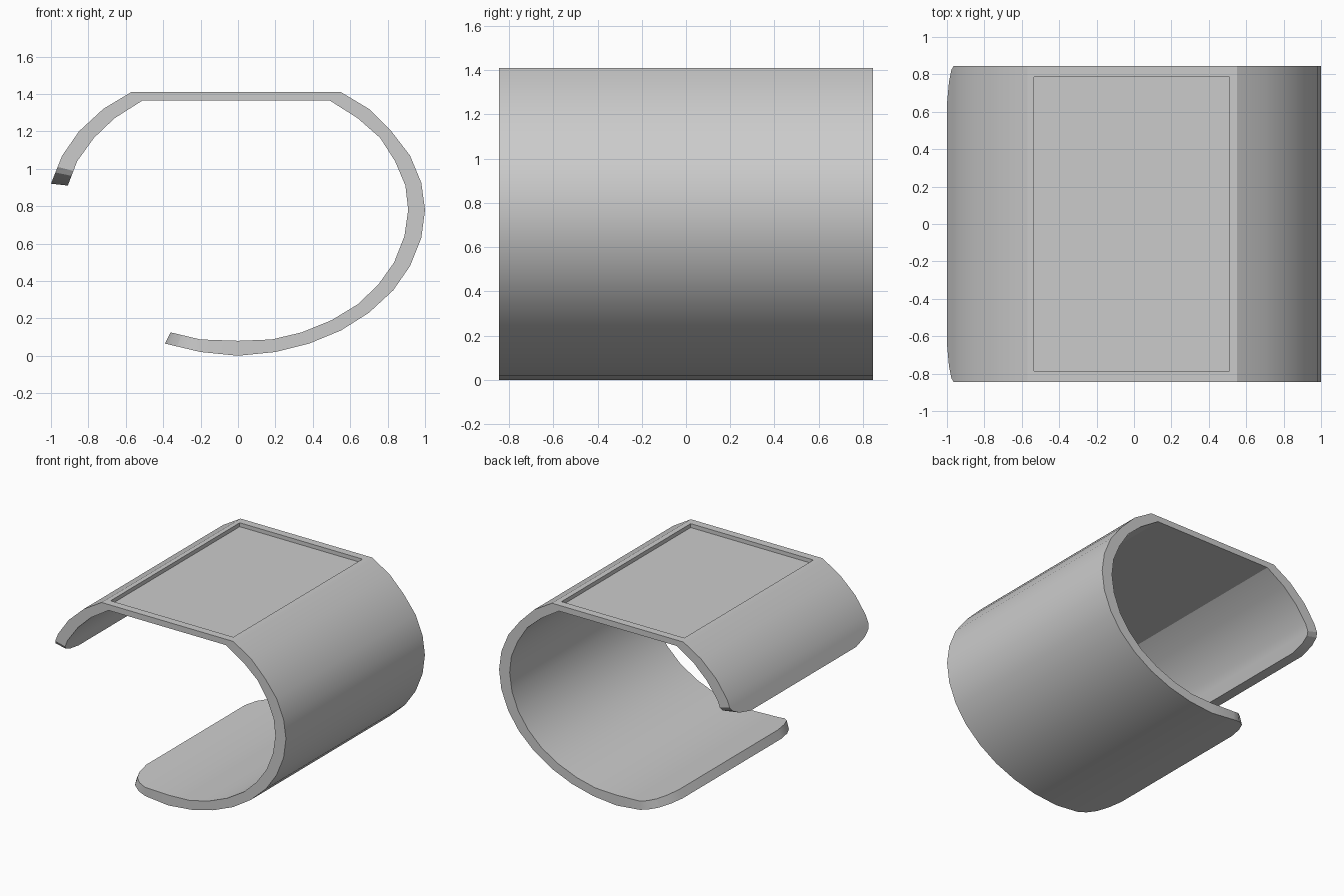
import bpy, bmesh

if "Cube" in bpy.data.objects:
    bpy.data.objects.remove(bpy.data.objects["Cube"])

HALF = 0.845  # half width of the band

# Cross-section: (outer x, outer z, inner x, inner z), from upper tip round to lower tip
PROFILE = [
    (-1.0, .92, -.91, .91), (-.94, 1.07, -.86, 1.04), (-.85, 1.20, -.77, 1.165),
    (-.72, 1.32, -.66, 1.27), (-.57, 1.41, -.51, 1.365), (.55, 1.41, .49, 1.365),
    (.70, 1.32, .64, 1.27), (.82, 1.20, .76, 1.165), (.92, 1.07, .84, 1.04),
    (.98, .925, .895, .91), (1.0, .78, .91, .78), (.98, .63, .89, .64),
    (.92, .48, .835, .50), (.83, .35, .75, .38), (.70, .23, .64, .275),
    (.55, .135, .50, .19), (.38, .065, .34, .125), (.20, .02, .18, .087),
    (0, 0, 0, .08), (-.20, .02, -.20, .087), (-.39, .065, -.36, .125),
]


def tip(start, end, steps):
    """Extra stations with narrowing width, giving rounded tip corners."""
    return [(tuple(a + (b - a) * t for a, b in zip(start, end)), w) for t, w in steps]


upper = tip(PROFILE[1], PROFILE[0], [(.4, HALF), (.6, .825), (.82, .76), (1, .64)])
lower = tip(PROFILE[-2], PROFILE[-1], [(.35, .83), (.65, .79), (.87, .71), (1, .6)])
stations = upper[::-1] + [(p, HALF) for p in PROFILE[1:-1]] + lower

# Band: closed four-point loops bridged along the cross-section
bm = bmesh.new()
rings = []
for (ox, oz, ix, iz), w in stations:
    rings.append([bm.verts.new(c) for c in
                  ((ox, -w, oz), (ox, w, oz), (ix, w, iz), (ix, -w, iz))])
for a, b in zip(rings, rings[1:]):
    for i in range(4):
        j = (i + 1) % 4
        bm.faces.new((a[i], a[j], b[j], b[i]))
bm.faces.new(rings[0])
bm.faces.new(rings[-1])
bmesh.ops.recalc_face_normals(bm, faces=bm.faces)
mesh = bpy.data.meshes.new("cuff_band")
bm.to_mesh(mesh)
bm.free()
band = bpy.data.objects.new("cuff_band", mesh)
bpy.context.collection.objects.link(band)

# Shallow rectangular recess in the flat top
bpy.ops.mesh.primitive_cube_add(size=1, location=(-.0125, 0, 1.43))
cutter = bpy.context.object
cutter.name = "recess_cutter"
cutter.scale = (1.045, 1.57, .1)
cutter.hide_render = True
cutter.display_type = 'WIRE'
cut = band.modifiers.new("recess", 'BOOLEAN')
cut.operation = 'DIFFERENCE'
cut.solver = 'EXACT'
cut.object = cutter

# Apply the cut, then smooth the curve while keeping the rims crisp
bpy.ops.object.select_all(action='DESELECT')
band.select_set(True)
bpy.context.view_layer.objects.active = band
bpy.ops.object.modifier_apply(modifier="recess")
bpy.data.objects.remove(cutter)
bpy.ops.object.shade_smooth_by_angle(angle=.44)
